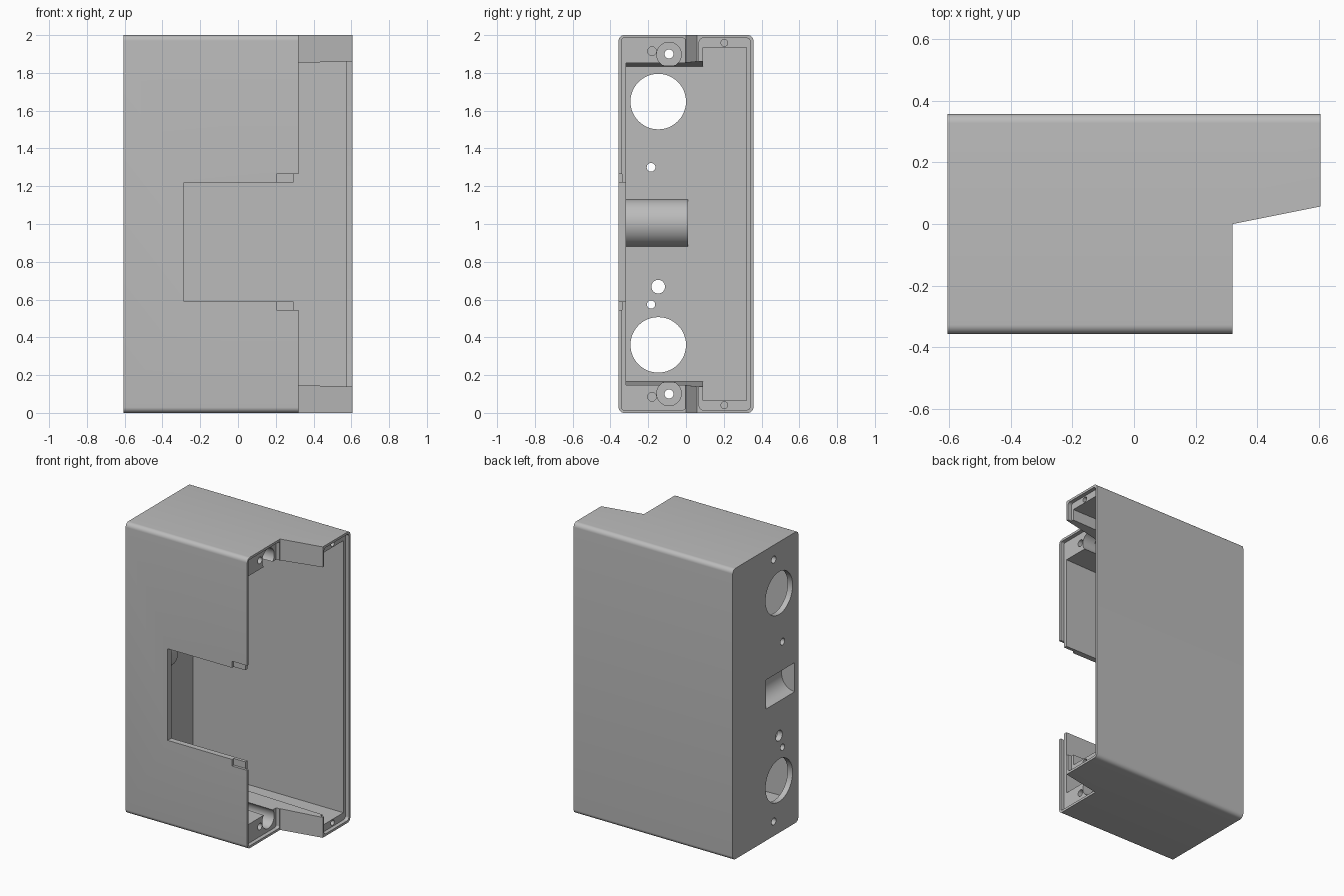
import bpy, bmesh, math
from mathutils import Vector

if "Cube" in bpy.data.objects:
    bpy.data.objects.remove(bpy.data.objects["Cube"], do_unlink=True)

grey = bpy.data.materials.new("light_grey_plastic")
grey.use_nodes = True
GREY = (0.50, 0.50, 0.50, 1)
grey.diffuse_color = GREY
grey.node_tree.nodes["Principled BSDF"].inputs["Base Color"].default_value = GREY


def make(name, bm):
    bmesh.ops.recalc_face_normals(bm, faces=bm.faces)
    mesh = bpy.data.meshes.new(name)
    bm.to_mesh(mesh)
    bm.free()
    mesh.materials.append(grey)
    obj = bpy.data.objects.new(name, mesh)
    bpy.context.collection.objects.link(obj)
    return obj


def prism(name, points, axis, lo, hi):
    """Extrude a flat outline along an axis; points are the other two coordinates in order."""
    bm = bmesh.new()
    verts = []
    for p in points:
        co = list(p)
        co.insert(axis, lo)
        verts.append(bm.verts.new(co))
    face = bm.faces.new(verts)
    step = Vector((0, 0, 0))
    step[axis] = hi - lo
    new = bmesh.ops.extrude_face_region(bm, geom=[face])["geom"]
    bmesh.ops.translate(bm, vec=step, verts=[v for v in new if isinstance(v, bmesh.types.BMVert)])
    return make(name, bm)


def arc(a, b, r, start=0, end=360, n=48):
    full = end - start == 360
    count = n if full else n + 1
    angles = [math.radians(start + (end - start) * i / n) for i in range(count)]
    return [(a + r * math.cos(t), b + r * math.sin(t)) for t in angles]


def rounded(y0, y1, z0, z1, r):
    """Rounded rectangle outline in y and z."""
    return (arc(y1 - r, z1 - r, r, 0, 90, 8) + arc(y0 + r, z1 - r, r, 90, 180, 8)
            + arc(y0 + r, z0 + r, r, 180, 270, 8) + arc(y1 - r, z0 + r, r, 270, 360, 8))


def rect(a0, a1, b0, b1):
    return [(a0, b0), (a1, b0), (a1, b1), (a0, b1)]


def combine(body, tool, operation="DIFFERENCE"):
    mod = body.modifiers.new(tool.name, "BOOLEAN")
    mod.operation = operation
    mod.solver = "EXACT"
    mod.object = tool
    bpy.context.view_layer.objects.active = body
    bpy.ops.object.modifier_apply(modifier=mod.name)
    bpy.data.objects.remove(tool, do_unlink=True)


X, Y, FRONT_X, FLOOR = 0.605, 0.357, 0.32, -0.567

# Outer shell with rounded long edges
body = prism("housing", rounded(-Y, Y, 0, 2, 0.03), 0, -X, X)

# Step and sloped shoulder on the open side
combine(body, prism("shoulder_cut", [(FRONT_X, -0.5), (0.8, -0.5), (0.8, 0.096), (FRONT_X, 0)], 2, -0.1, 2.1))

# Main cavity with drafted end walls, and the taller rear chamber
combine(body, prism("main_cavity", [(FLOOR, 0.165), (0.7, 0.138), (0.7, 1.862), (FLOOR, 1.835)], 1, -0.317, 0.1))
combine(body, prism("rear_chamber", rect(0.09, 0.32, 0.065, 1.935), 0, FLOOR, 0.7))

# Stepped sealing rims around the open side
combine(body, prism("rear_rim", rounded(0.07, Y - 0.016, 0.016, 1.984, 0.02), 0, 0.578, 0.7))
combine(body, prism("front_rim", rounded(-Y + 0.016, -0.004, 0.016, 1.984, 0.012), 0, 0.293, 0.5))

# Rectangular window in the front wall with shallow corner recesses
combine(body, prism("front_window", rect(-0.285, 0.4, 0.59, 1.22), 1, -0.5, -0.2))
for low, high in ((0.545, 0.6), (1.21, 1.265)):
    combine(body, prism("corner_recess", rect(0.205, 0.4, low, high), 1, -0.5, -Y + 0.018))

# Half-round pocket pressed into the closed side
combine(body, prism("pocket_shell", [(-0.59, 0.878), (-0.59, 1.132)]
                    + arc(-0.59, 1.005, 0.127, 90, -90, 32)[1:-1], 1, -0.33, 0.01), "UNION")
combine(body, prism("pocket", arc(-X, 1.005, 0.1), 1, -0.317, -0.005))

# Through holes in the closed side: y, z, radius
for y, z, r in ((-0.147, 1.648, 0.147), (-0.147, 0.36, 0.147), (-0.185, 1.3, 0.023),
                (-0.147, 0.668, 0.036), (-0.185, 0.574, 0.022)):
    combine(body, prism("side_hole", arc(y, z, r), 0, -0.8, -0.5))

# Screw channels, screw holes and blind pin holes, mirrored about mid height
for side in (-1, 1):
    z = 1 + side * 0.9
    combine(body, prism("screw_channel", arc(-0.09, z - side * 0.003, 0.065), 0, -0.45, 0.5))
    combine(body, prism("screw_hole", arc(-0.09, z, 0.024, n=24), 0, -0.8, -0.3))
    combine(body, prism("front_pin_hole", arc(-0.18, 1 + side * 0.915, 0.023, n=24), 0, 0.1, 0.5))
    combine(body, prism("rear_pin_hole", arc(0.203, 1 + side * 0.959, 0.018, n=24), 0, 0.45, 0.8))

# Smooth curved faces, keep corners sharp
bpy.ops.object.select_all(action="DESELECT")
body.select_set(True)
bpy.context.view_layer.objects.active = body
bpy.ops.object.shade_smooth_by_angle(angle=math.radians(30))
